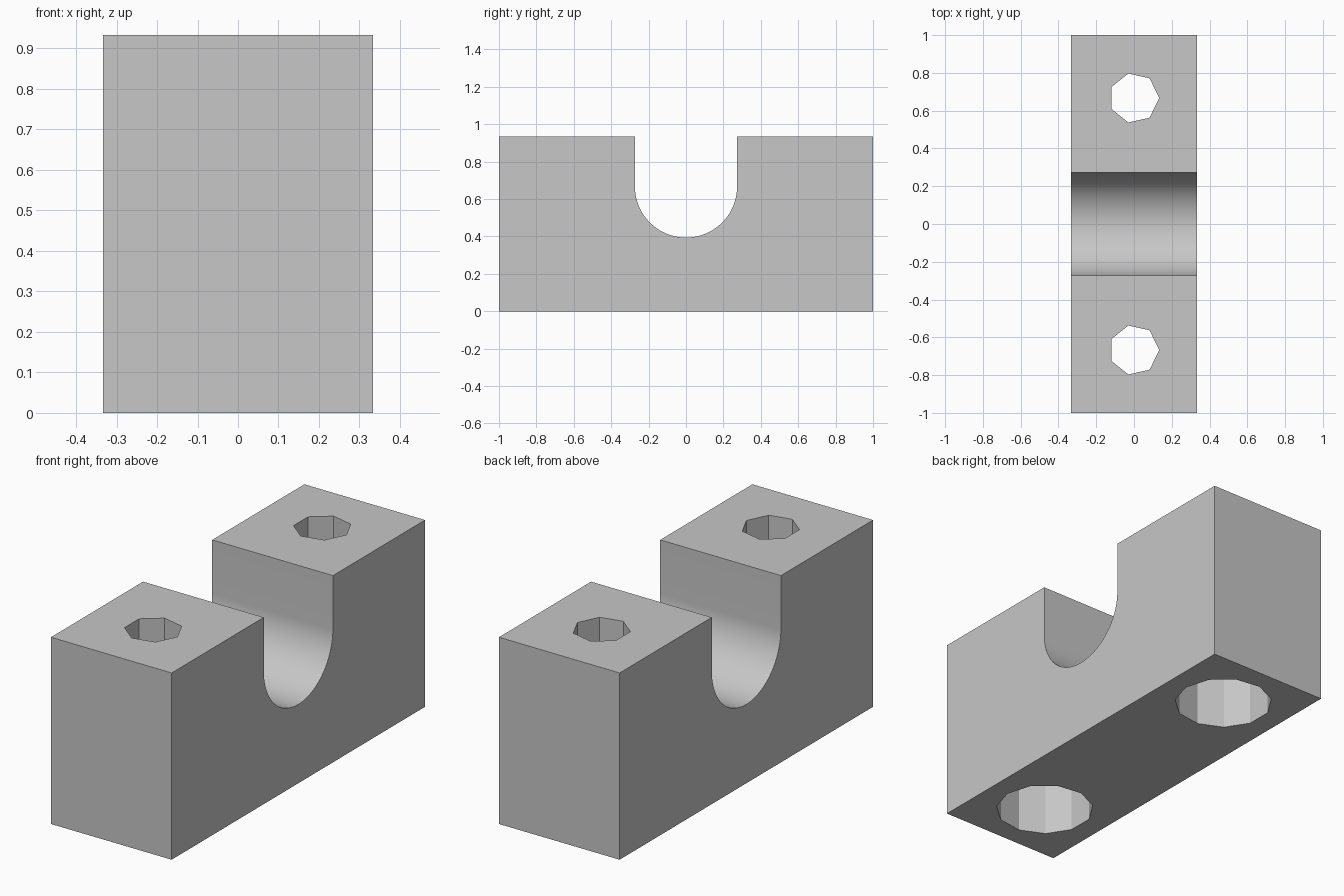
import bpy, bmesh, math

WIDTH, HEIGHT = 0.667, 0.933
SLOT_RADIUS, SLOT_Z = 0.273, 0.667
HOLE_Y = 0.667

if "Cube" in bpy.data.objects:
    bpy.data.objects.remove(bpy.data.objects["Cube"], do_unlink=True)

grey = bpy.data.materials.new("plain_grey")
grey.use_nodes = True
colour = (0.57, 0.57, 0.57, 1)
grey.diffuse_color = colour
grey.node_tree.nodes["Principled BSDF"].inputs["Base Color"].default_value = colour


def add_object(name, bm):
    bmesh.ops.recalc_face_normals(bm, faces=bm.faces)
    mesh = bpy.data.meshes.new(name)
    bm.to_mesh(mesh)
    bm.free()
    mesh.materials.append(grey)
    obj = bpy.data.objects.new(name, mesh)
    bpy.context.collection.objects.link(obj)
    return obj


def prism(name, points, depth):
    """Extrude a closed outline along the depth vector."""
    bm = bmesh.new()
    face = bm.faces.new([bm.verts.new(p) for p in points])
    ext = bmesh.ops.extrude_face_region(bm, geom=[face])
    moved = [v for v in ext["geom"] if isinstance(v, bmesh.types.BMVert)]
    bmesh.ops.translate(bm, verts=moved, vec=depth)
    return add_object(name, bm)


def hole_cutter(name, y, radius, sides, z0, z1):
    ring = [(radius * math.cos(math.tau * i / sides),
             y + radius * math.sin(math.tau * i / sides), z0) for i in range(sides)]
    obj = prism(name, ring, (0, 0, z1 - z0))
    obj.hide_render = True
    return obj


# Block outline with the round-bottomed slot, extruded across the width
steps = 48
arc = [(SLOT_RADIUS * math.cos(math.pi * i / steps),
        SLOT_Z - SLOT_RADIUS * math.sin(math.pi * i / steps)) for i in range(steps + 1)]
outline = [(-1, 0), (1, 0), (1, HEIGHT), (SLOT_RADIUS, HEIGHT), *arc,
           (-SLOT_RADIUS, HEIGHT), (-1, HEIGHT)]
block = prism("clamp_block", [(-WIDTH / 2, y, z) for y, z in outline], (WIDTH, 0, 0))

# Bolt holes through the top, wider counterbores from below
cutters = []
for side, label in ((-1, "front"), (1, "back")):
    cutters.append(hole_cutter(label + "_bolt_hole", side * HOLE_Y, 0.133, 7, 0.2, 1.1))
    cutters.append(hole_cutter(label + "_counterbore", side * HOLE_Y, 0.233, 11, -0.1, 0.4))

bpy.context.view_layer.objects.active = block
block.select_set(True)
for cutter in cutters:
    mod = block.modifiers.new(cutter.name, "BOOLEAN")
    mod.operation = "DIFFERENCE"
    mod.solver = "EXACT"
    mod.object = cutter
    bpy.ops.object.modifier_apply(modifier=mod.name)
for cutter in cutters:
    bpy.data.objects.remove(cutter, do_unlink=True)

# Smooth slot, crisp block and hole edges
for obj in bpy.context.selected_objects:
    obj.select_set(obj == block)
bpy.ops.object.shade_smooth_by_angle(angle=math.radians(25))
